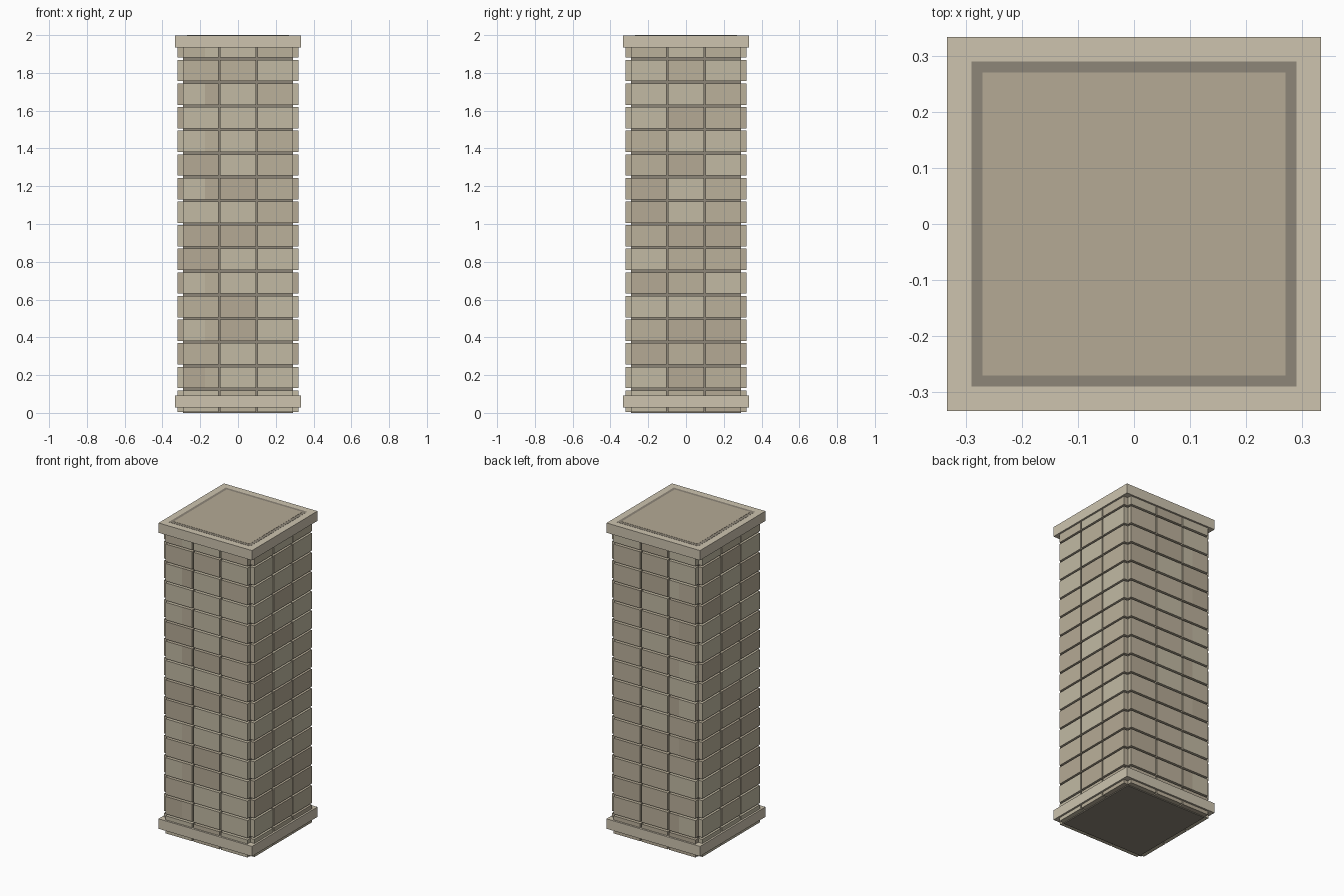
import bpy, bmesh, random
from mathutils import Matrix, Vector

if "Cube" in bpy.data.objects:
    bpy.data.objects.remove(bpy.data.objects["Cube"])

random.seed(4)
ROWS, PITCH = 16, 0.125
INNER, OUTER = 0.28, 0.321


def material(name, rgb):
    m = bpy.data.materials.new(name)
    m.diffuse_color = (*rgb, 1)
    m.use_nodes = True
    m.node_tree.nodes["Principled BSDF"].inputs["Base Color"].default_value = m.diffuse_color
    return m


def add_box(bm, lo, hi):
    lo, hi = Vector(lo), Vector(hi)
    mat = Matrix.Translation((lo + hi) / 2) @ Matrix.Diagonal((*(hi - lo), 1))
    bmesh.ops.create_cube(bm, size=1, matrix=mat)


def finish(bm, name, mat):
    me = bpy.data.meshes.new(name)
    bm.to_mesh(me)
    bm.free()
    me.materials.append(mat)
    ob = bpy.data.objects.new(name, me)
    bpy.context.collection.objects.link(ob)
    return ob


def box_object(name, half, z0, z1, mat):
    bm = bmesh.new()
    add_box(bm, (-half, -half, z0), (half, half, z1))
    return finish(bm, name, mat)


mortar = material("mortar", (0.27, 0.24, 0.19))
trim = material("trim_stone", (0.61, 0.55, 0.43))
tints = [material("brick_light", (0.54, 0.49, 0.37)),
         material("brick_mid", (0.50, 0.44, 0.33)),
         material("brick_dark", (0.46, 0.40, 0.30))]

# Mortar core, base band, cap band and inset top plate
box_object("mortar_core", 0.29, 0, 1.999, mortar)
box_object("base_band", 0.333, 0.029, 0.093, trim)
box_object("cap_band", 0.333, 1.935, 1.998, trim)
box_object("top_plate", 0.27, 1.95, 2.0, tints[2])

# Brick courses: three bricks per face per row, split into three tints
meshes = [bmesh.new() for _ in tints]


def brick(face, a, b, z0, z1, out=OUTER):
    bm = random.choice(meshes)
    side = -1 if face in ("front", "left") else 1
    n0, n1 = sorted((side * INNER, side * out))
    if face in ("front", "back"):
        add_box(bm, (a, n0, z0), (b, n1, z1))
    else:
        add_box(bm, (n0, a, z0), (n1, b, z1))


for row in range(ROWS):
    z0, z1 = row * PITCH + 0.006, (row + 1) * PITCH - 0.006
    z1 = min(z1, 1.995)
    for face in ("front", "back", "left", "right"):
        for a, b in ((-0.292, -0.102), (-0.094, 0.094), (0.102, 0.292)):
            brick(face, a, b, z0, z1)
        # Short end brick on alternate courses of the front and back
        if row % 2 and face in ("front", "back"):
            brick(face, -0.292, -0.175, z0, z1, OUTER + 0.0006)

for bm, mat in zip(meshes, tints):
    finish(bm, mat.name + "s", mat)
